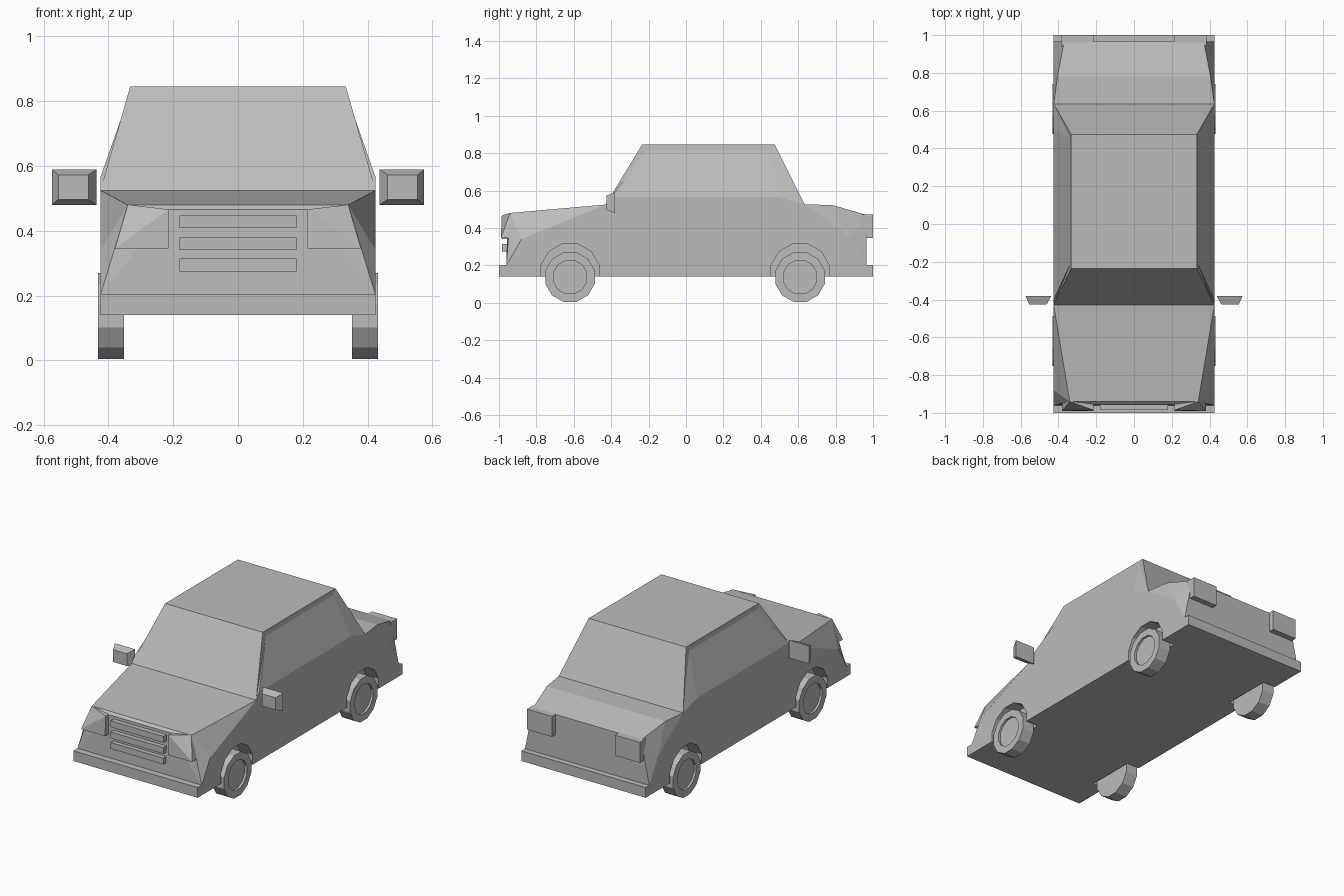
import bpy
import bmesh
import math

if "Cube" in bpy.data.objects:
    bpy.data.objects.remove(bpy.data.objects["Cube"])

# One plain grey for the whole car
grey = bpy.data.materials.new("plain_grey")
grey.use_nodes = True
GREY = (0.5, 0.5, 0.5, 1)
grey.diffuse_color = GREY
grey.node_tree.nodes["Principled BSDF"].inputs["Base Color"].default_value = GREY


def finish(name, bm):
    bmesh.ops.recalc_face_normals(bm, faces=bm.faces[:])
    mesh = bpy.data.meshes.new(name)
    bm.to_mesh(mesh)
    bm.free()
    mesh.materials.append(grey)
    obj = bpy.data.objects.new(name, mesh)
    bpy.context.collection.objects.link(obj)
    return obj


def mirrored(points):
    return [(s * x, y, z) for x, y, z in points for s in (1, -1)]


def hull(name, points):
    """Convex faceted solid around the given points."""
    bm = bmesh.new()
    for p in points:
        bm.verts.new(p)
    bmesh.ops.convex_hull(bm, input=bm.verts[:])
    bmesh.ops.dissolve_limit(bm, angle_limit=math.radians(0.5),
                             verts=bm.verts[:], edges=bm.edges[:])
    return finish(name, bm)


def box(name, x0, x1, y0, y1, z0, z1):
    return hull(name, [(x, y, z) for x in (x0, x1) for y in (y0, y1) for z in (z0, z1)])


def disc(name, side, y, z, radius, x0, x1, sides, recess=None):
    """Wheel-like cylinder lying across the car, with an optional sunken hub."""
    bm = bmesh.new()
    rings = [(radius, x0), (radius, x1)]
    if recess:
        hub_radius, hub_x = recess
        rings += [(hub_radius, x1), (hub_radius, hub_x)]
    loops = []
    for r, x in rings:
        angles = [2 * math.pi * (i + 0.5) / sides for i in range(sides)]
        loops.append([bm.verts.new((side * x, y + r * math.cos(a), z + r * math.sin(a)))
                      for a in angles])
    for a, b in zip(loops, loops[1:]):
        for i in range(sides):
            j = (i + 1) % sides
            bm.faces.new((a[i], a[j], b[j], b[i]))
    bm.faces.new(loops[0])
    bm.faces.new(loops[-1])
    return finish(name, bm)


# Lower body with tapered nose and tail, and the bumper slab below it
W = 0.425
body = hull("body", mirrored([
    (W, -0.96, 0.17), (W, -0.96, 0.20), (W, -0.88, 0.34), (W, -0.43, 0.525),
    (0.34, -0.94, 0.48), (0.215, -0.955, 0.465),
    (W, 0.635, 0.525), (0.405, 0.78, 0.523), (W, 0.88, 0.35),
    (0.37, 0.965, 0.47), (W, 0.965, 0.20), (W, 0.965, 0.17)]))
sill = box("bumper_slab", -W, W, -1, 1, 0.14, 0.203)

# Cabin: slanted sides with a steeper strip under the roof edge
half = [(W, -0.43, 0.525), (W, -0.40, 0.565), (W, 0.50, 0.565), (W, 0.635, 0.525),
        (0.337, -0.21, 0.815), (0.337, 0.45, 0.815),
        (0.333, -0.235, 0.845), (0.333, 0.475, 0.845)]
side_faces = [(0, 1, 4), (0, 4, 6), (1, 2, 5, 4), (2, 3, 5), (3, 7, 5),
              (4, 5, 7, 6), (0, 3, 2, 1)]
bm = bmesh.new()
left = [bm.verts.new(p) for p in half]
right = [bm.verts.new((-x, y, z)) for x, y, z in half]
for face in side_faces:
    for verts in (left, right):
        bm.faces.new([verts[i] for i in face])
for a, b in ((0, 6), (6, 7), (7, 3), (3, 0)):
    bm.faces.new((left[a], left[b], right[b], right[a]))
finish("cabin", bm)

# Grille bars
for i, z in enumerate((0.275, 0.34, 0.409)):
    box(f"grille_bar_{i + 1}", -0.18, 0.18, -0.985, -0.94, z, z + 0.039)

for side, label in ((1, "left"), (-1, "right")):
    # Wedge headlights and boxy tail lights
    headlight = [(0.215, -0.99, 0.345), (0.38, -0.99, 0.345), (0.215, -0.985, 0.466),
                 (0.34, -0.94, 0.481), (0.37, -0.98, 0.35),
                 (0.215, -0.93, 0.345), (0.38, -0.93, 0.345), (0.215, -0.93, 0.466)]
    hull(f"{label}_headlight", [(side * x, y, z) for x, y, z in headlight])
    box(f"{label}_tail_light", side * 0.215, side * 0.385, 0.94, 1, 0.345, 0.471)

    # Tapered door mirror
    hull(f"{label}_mirror",
         [(side * x, -0.38, z) for x in (0.437, 0.575) for z in (0.48, 0.59)] +
         [(side * x, -0.425, z) for x in (0.462, 0.555) for z in (0.497, 0.573)])

    # Wheels in wells cut from the body
    for y, end in ((-0.62, "front"), (0.61, "rear")):
        well = disc(f"{label}_{end}_well_cutter", side, y, 0.16, 0.16, 0.34, 0.5, 12)
        well.hide_render = True
        well.hide_viewport = True
        for target in (body, sill):
            cut = target.modifiers.new(well.name, "BOOLEAN")
            cut.operation = "DIFFERENCE"
            cut.solver = "EXACT"
            cut.object = well
        disc(f"{label}_{end}_wheel", side, y, 0.137, 0.137, 0.352, 0.432, 12,
             recess=(0.092, 0.418))
